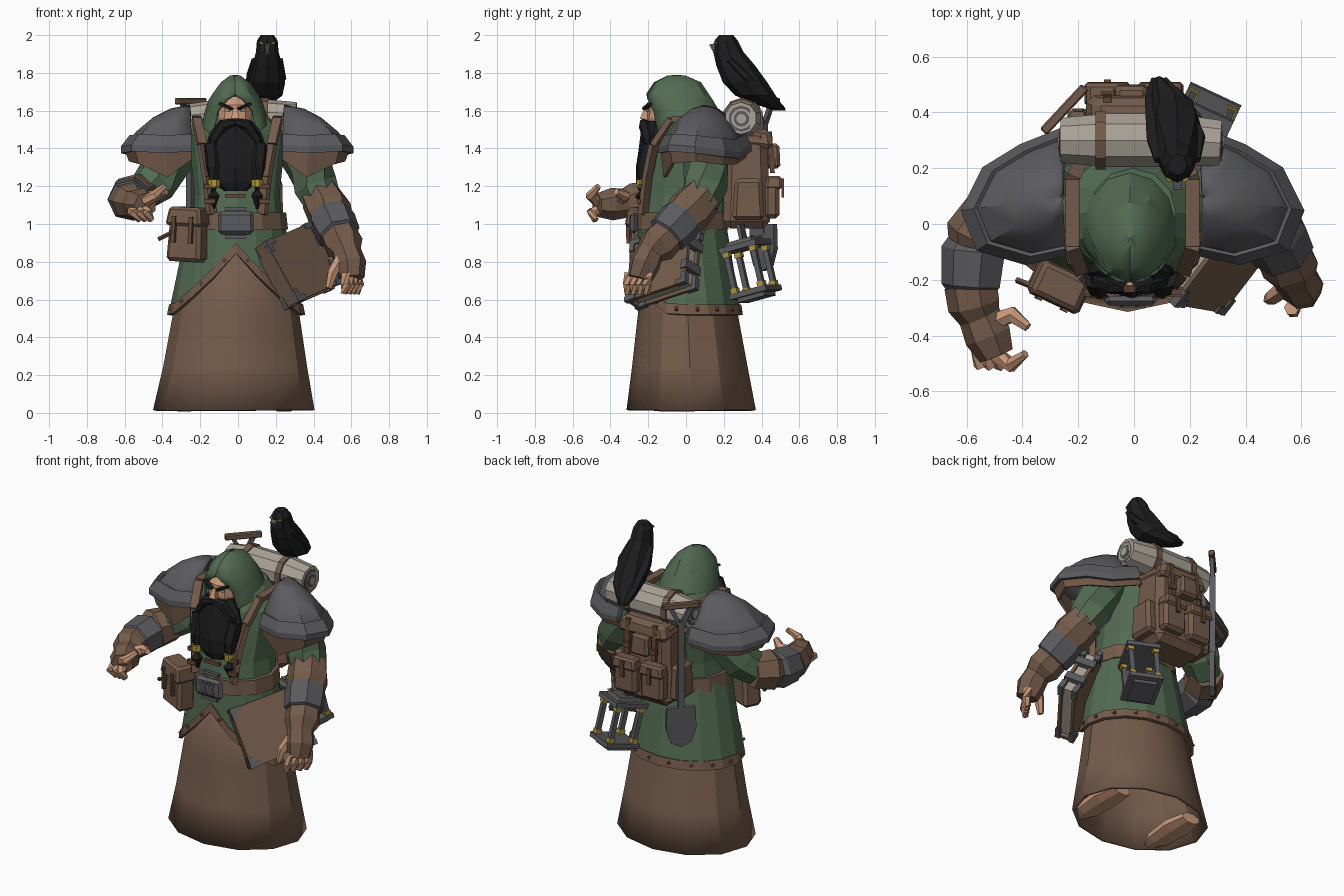
import bpy, bmesh, math
from mathutils import Vector, Matrix, Euler

if "Cube" in bpy.data.objects:
    bpy.data.objects.remove(bpy.data.objects["Cube"])

def mat(name, r, g, b):
    m = bpy.data.materials.new(name)
    m.diffuse_color = (r, g, b, 1)
    m.use_nodes = True
    m.node_tree.nodes["Principled BSDF"].inputs["Base Color"].default_value = m.diffuse_color
    return m

BROWN = mat("leather brown", .175, .105, .069)
DARK = mat("strap brown", .12, .062, .037)
GREEN = mat("cloth green", .085, .145, .085)
GRAY = mat("iron gray", .105, .105, .115)
BLACK = mat("hair black", .012, .012, .013)
SKIN = mat("skin", .58, .31, .19)
GOLD = mat("brass", .42, .30, .04)
CLOTH = mat("bedroll cloth", .40, .36, .31)

def mesh(name, verts, faces, m, thick=0, smooth=False):
    me = bpy.data.meshes.new(name)
    me.from_pydata([tuple(v) for v in verts], [], faces)
    bm = bmesh.new(); bm.from_mesh(me)
    bmesh.ops.recalc_face_normals(bm, faces=bm.faces)
    bm.to_mesh(me); bm.free()
    me.materials.append(m)
    ob = bpy.data.objects.new(name, me)
    bpy.context.collection.objects.link(ob)
    if thick:
        s = ob.modifiers.new("thickness", 'SOLIDIFY'); s.thickness = thick
    if smooth:
        bpy.ops.object.select_all(action='DESELECT')
        ob.select_set(True); bpy.context.view_layer.objects.active = ob
        bpy.ops.object.shade_smooth_by_angle(angle=math.radians(30))
    return ob

def loft(name, rings, m, closed=True, caps=True, thick=0, smooth=False):
    n = len(rings[0])
    verts = [v for r in rings for v in r]
    cols = n if closed else n - 1
    faces = [(k*n+i, k*n+(i+1) % n, (k+1)*n+(i+1) % n, (k+1)*n+i)
             for k in range(len(rings)-1) for i in range(cols)]
    if caps and closed:
        faces += [tuple(range(n)), tuple(range((len(rings)-1)*n, len(rings)*n))]
    return mesh(name, verts, faces, m, thick, smooth)

def slab(z, x0, x1, y0, y1, n=12, zig=0):
    """Horizontal oval ring given by its bounds."""
    out = []
    for i in range(n):
        a = 2*math.pi*i/n
        s = 1 - zig*(i % 2)
        out.append(((x0+x1)/2 + s*(x1-x0)/2*math.sin(a), (y0+y1)/2 - s*(y1-y0)/2*math.cos(a), z))
    return out

def tube(name, path, m, n=8, flat=1):
    """Tube through points (x, y, z, radius)."""
    p = [Vector(q[:3]) for q in path]
    rings = []
    for i, q in enumerate(path):
        d = p[min(i+1, len(p)-1)] - p[max(i-1, 0)]
        rot = d.to_track_quat('Z', 'Y')
        rings.append([p[i] + rot @ Vector((q[3]*math.cos(2*math.pi*(k+.5)/n), flat*q[3]*math.sin(2*math.pi*(k+.5)/n), 0)) for k in range(n)])
    return loft(name, rings, m)

def box(name, c, size, m, rot=(0, 0, 0), taper=1, parent=Matrix(), bevel=0):
    M = parent @ Matrix.Translation(c) @ Euler([math.radians(a) for a in rot]).to_matrix().to_4x4()
    rings = [[M @ Vector((sx*size[0]/2*t, sy*size[1]/2*t, z*size[2]/2)) for sx, sy in ((-1, -1), (1, -1), (1, 1), (-1, 1))]
             for z, t in ((-1, 1), (1, taper))]
    ob = loft(name, rings, m)
    if bevel:
        b = ob.modifiers.new("bevel", 'BEVEL'); b.width = bevel; b.segments = 1
    return ob

# Long robe skirt and feet
loft("robe_skirt", [slab(.015, -.45, .405, -.315, .37), slab(.25, -.395, .365, -.285, .325), slab(.52, -.345, .325, -.255, .275),
                    slab(.97, -.23, .23, -.22, .19)], BROWN, caps=False, thick=.02, smooth=True)
for s in (-1, 1):
    tube("foot", [(s*.26-.02, -.2, .03, .035), (s*.265-.02, -.13, .042, .075), (s*.265-.02, .04, .05, .09), (s*.26-.02, .18, .045, .065)], SKIN, 8, .5)

# Tunic skirt, parted at the front into an inverted V, with a riveted hem
def tunic_point(a, z, grow=0):
    t = (1.0 - z)/.48
    rx, y0, y1 = .25 + .1*t + grow, -.245 - .025*t - grow, .205 + .08*t + grow
    return Vector((rx*math.sin(a)-.01, (y0+y1)/2 - (y1-y0)/2*math.cos(a), z))
N = 16
def hem(a):
    return max(.54, .865 - .345*abs(math.sin(a))) if math.cos(a) > .01 else .54
ang = [2*math.pi*i/N for i in range(N)]
loft("tunic_skirt", [[tunic_point(a, hem(a)+(1.02-hem(a))*t, .008) for a in ang] for t in (0, .5, 1)], GREEN, caps=False, thick=.015)
loft("tunic_hem", [[tunic_point(a, hem(a)+d, .016) for a in ang] for d in (-.02, .035)], BROWN, caps=False, thick=.02)
for i in range(N):
    a = 2*math.pi*(i+.5)/N
    p = (tunic_point(ang[i], hem(ang[i])+.008, .018) + tunic_point(ang[(i+1) % N], hem(ang[(i+1) % N])+.008, .018))/2
    box("hem_rivet", p, (.016, .016, .016), DARK, (0, 45, 0))

# Torso, belt and buckle
loft("torso", [slab(.98, -.25, .24, -.25, .21), slab(1.15, -.23, .22, -.23, .22), slab(1.35, -.25, .24, -.20, .24),
               slab(1.47, -.27, .26, -.17, .25), slab(1.58, -.16, .15, -.12, .2)], GREEN)
loft("belt", [slab(.97, -.275, .265, -.268, .225), slab(1.06, -.265, .255, -.265, .225)], BROWN)
box("buckle_plate", (-.012, -.275, 1.005), (.19, .035, .12), GRAY, bevel=.02)
for x, r in ((-.04, 25), (-.04, -25), (.015, 25), (.015, -25)):
    box("buckle_bar", (x, -.293, 1.005), (.016, .012, .085), GRAY, (0, r, 0))
for z in (.93, 1.08, 1.15):
    box("front_clasp", (-.015, -.262 + (z-.93)*.1, z), (.11, .02, .02), GRAY if z < 1.1 else DARK)

# Hood, open around the face
hood = []
for z, hx, y0, y1, o in ((1.42, .2, -.18, .24, 36), (1.52, .18, -.205, .21, 40), (1.6, .16, -.215, .175, 38),
                         (1.66, .14, -.215, .14, 20), (1.69, .125, -.21, .12, 1), (1.75, .08, -.17, .08, .5), (1.785, .03, -.1, 0, .5),
                         (1.79, .001, -.051, -.05, .5)):
    o = math.radians(o)
    hood.append([(-.015 + hx*math.sin(a), (y0+y1)/2 - (y1-y0)/2*math.cos(a), z)
                 for a in (o + (2*math.pi-2*o)*i/10 for i in range(11))])
loft("hood", hood, GREEN, closed=False, thick=.015, smooth=True)

# Face
loft("face", [slab(z, -.015-r, -.015+r, -.125-r*.9, -.03, 10) for z, r in ((1.48, .07), (1.56, .095), (1.63, .09), (1.675, .05))], SKIN)
box("nose", (-.015, -.214, 1.582), (.042, .05, .06), SKIN, (-12, 0, 0), .5)
for s in (-1, 1):
    box("eye", (-.015+s*.042, -.2, 1.602), (.026, .012, .012), CLOTH, (0, 0, s*25))
    box("eyebrow", (-.015+s*.05, -.205, 1.623), (.075, .025, .014), BLACK, (0, -s*22, s*25))
    tube("moustache", [(-.015, -.225, 1.54, .02), (-.015+s*.06, -.22, 1.525, .032), (-.015+s*.11, -.2, 1.45, .03), (-.015+s*.14, -.2, 1.38, .006)], BLACK, 6)
    # Braid with brass ring and pointed end
    x = -.013 + s*.115
    tube("braid", [(x+s*.01, -.19, 1.42, .045), (x, -.225, 1.3, .042), (x, -.23, 1.235, .027)], BLACK, 6)
    tube("braid_ring", [(x, -.23, 1.235, .034), (x, -.23, 1.195, .034)], GOLD, 8)
    tube("braid_tip", [(x, -.23, 1.195, .018), (x, -.235, 1.15, .035), (x, -.225, 1.08, .006)], BLACK, 6)

# Beard with strand ridges
loft("beard", [slab(z, -.012-r, -.012+r, y, -.08, 18, .1) for z, r, y in
               ((1.545, .09, -.225), (1.48, .14, -.24), (1.4, .165, -.25), (1.3, .155, -.265), (1.22, .13, -.265), (1.175, .08, -.25))], BLACK)

# Shoulder armour: dome fanned out from an inner peak, rim, and leather layer beneath
RIM = [(.25, .34, 1.40), (.40, .28, 1.36), (.53, .2, 1.37), (.605, .05, 1.39), (.55, -.09, 1.40), (.38, -.14, 1.39), (.24, -.11, 1.40)]
PEAK = Vector((.25, .1, 1.63))
def dome(p, t):
    q = Vector(p).lerp(PEAK, t)
    q.z = p[2] + (PEAK.z - p[2])*math.sin(max(t, 0)*math.pi/2)**.75
    return q
def flip(v, s):
    return Vector((v[0]*s - .005, v[1], v[2]))
for s in (-1, 1):
    loft("pauldron", [[flip(dome(p, t), s) for p in RIM] for t in (0, .2, .45, .7, .97)], GRAY, closed=False, thick=.02, smooth=True)
    loft("pauldron_rim", [[flip(dome(p, t) + Vector((0, 0, d)), s) for p in RIM] for t, d in ((-.03, -.015), (-.03, .02), (.1, .02))],
         GRAY, closed=False, thick=.022)
    loft("pauldron_leather", [[flip(dome(p, .02), s) + Vector((0, 0, -.01)) for p in RIM],
                              [flip(Vector(p).lerp(PEAK, .09), s) + Vector((0, 0, (-.07, -.07, -.08, -.08, -.1, -.165, -.08)[i])) for i, p in enumerate(RIM)]],
         BROWN, closed=False, thick=.02)
    # Shoulder strap of the pack
    way = [(.135, -.228, 1.05), (.155, -.205, 1.25), (.185, -.17, 1.42), (.215, -.08, 1.555), (.215, .16, 1.56), (.17, .26, 1.4)]
    for p, q in zip(way, way[1:]):
        tube("shoulder_strap", [(*flip(p, s), .035), (*flip(q, s), .035)], BROWN, 4, .6)
    for z in (1.12, 1.2):
        box("strap_buckle", flip((.145, -.25 + (z-1.12)*.1, z), s), (.06, .02, .025), DARK)

# Arms
def arm(sleeve, cuff, bracer, glove, fingers):
    tube("sleeve", sleeve, GREEN, 7)
    tube("forearm_cuff", cuff, BROWN, 7)
    tube("bracer", bracer, GRAY, 7)
    tube("glove", glove, BROWN, 7)
    for f in fingers:
        tube("finger", f, SKIN, 6)
arm([(.28, .1, 1.44, .11), (.37, .11, 1.32, .125), (.41, .1, 1.2, .12), (.46, .07, 1.1, .1)],
    [(.435, .09, 1.15, .112), (.48, .02, 1.07, .125), (.5, -.02, 1.03, .11)],
    [(.485, 0, 1.055, .11), (.5, -.03, 1.02, .123), (.535, -.1, .945, .115), (.54, -.11, .935, .09)],
    [(.53, -.09, .95, .1), (.56, -.15, .89, .105), (.575, -.19, .85, .078), (.595, -.22, .79, .085), (.605, -.245, .71, .066)],
    [[(.565+.024*k, -.3+.034*k, .74, .028), (.57+.024*k, -.31+.034*k, .68, .027), (.56+.022*k, -.31+.034*k, .63, .018)] for k in range(4)]
    + [[(.54, -.23, .81, .035), (.5, -.26, .74, .03), (.48, -.27, .66, .018)]])
arm([(-.28, .1, 1.44, .11), (-.38, .1, 1.32, .125), (-.44, .07, 1.22, .12), (-.52, .02, 1.15, .09)],
    [(-.5, .05, 1.16, .105), (-.56, -.05, 1.145, .122), (-.565, -.08, 1.14, .1)],
    [(-.565, -.06, 1.14, .1), (-.57, -.09, 1.135, .12), (-.58, -.22, 1.125, .11), (-.58, -.24, 1.125, .09)],
    [(-.58, -.22, 1.125, .1), (-.57, -.29, 1.12, .098), (-.55, -.33, 1.11, .08), (-.52, -.4, 1.105, .088), (-.49, -.47, 1.1, .066)],
    [[(-.56+.035*k, -.44-.015*k, 1.07, .03), (-.55+.035*k, -.5, 1.06, .028), (-.52+.03*k, -.48, 1.02, .018)] for k in range(3)]
    + [[(-.49, -.47, 1.12, .032), (-.44, -.505, 1.15, .028), (-.39, -.465, 1.2, .016)],
       [(-.5, -.35, 1.13, .036), (-.435, -.325, 1.15, .032), (-.38, -.37, 1.17, .018)]])

# Backpack with flap, pockets and straps
box("pack_body", (0, .32, 1.24), (.37, .25, .53), BROWN, taper=.88, bevel=.04)
box("pack_flap", (0, .335, 1.46), (.36, .27, .1), BROWN, (-6, 0, 0), .8, bevel=.025)
for x in (-.095, .095):
    box("back_pocket", (x, .455, 1.13), (.16, .08, .2), BROWN, bevel=.02)
    box("pocket_flap", (x, .465, 1.22), (.17, .09, .07), BROWN, taper=.85, bevel=.012)
    box("pocket_strap", (x, .512, 1.19), (.025, .012, .1), DARK)
    box("pack_strap", (x, .45, 1.38), (.03, .025, .22), DARK, (4, 0, 0))
    box("pack_buckle", (x, .465, 1.33), (.045, .02, .035), DARK)
    box("side_pocket", (x*2.1, .33, 1.13), (.08, .17, .22), BROWN, taper=.85, bevel=.02)
box("center_pocket", (-.01, .46, 1.36), (.13, .08, .13), BROWN, taper=.85, bevel=.015)

# Rolled bedding with coiled ends and straps
tube("bedroll", [(-.26, .3, 1.55, .085), (-.1, .3, 1.56, .1), (.15, .3, 1.56, .1), (.31, .29, 1.56, .085)], CLOTH, 10)
for k, r in enumerate((.07, .055, .042, .026)):
    for x, s in ((-.26, -1), (.31, 1)):
        tube("bedroll_coil", [(x, .293, 1.557, r), (x+s*.003*(k+1), .293, 1.557, r)], (GRAY, CLOTH)[k % 2], 10)
for x in (-.12, .14):
    tube("bedroll_strap", [(x-.018, .3, 1.56, .11), (x+.018, .3, 1.56, .11)], BROWN, 10)

# Shovel hung on the pack side
P = Matrix.Translation((-.25, .41, 0)) @ Matrix.Rotation(math.radians(47), 4, 'Z')
box("shovel_grip", (0, 0, 1.65), (.22, .035, .035), BROWN, parent=P, bevel=.006)
for s in (-1, 1):
    box("shovel_fork", (s*.035, 0, 1.585), (.025, .025, .12), GRAY, (0, s*25, 0), parent=P)
box("shovel_shaft", (0, 0, 1.25), (.035, .035, .6), GRAY, parent=P)
blade = [(-.085, 1.0), (.085, 1.0), (.09, .87), (.06, .78), (0, .75), (-.06, .78), (-.09, .87)]
loft("shovel_blade", [[P @ Vector((x, y, z)) for x, z in blade] for y in (-.015, .015)], GRAY)

# Hanging lantern: two plates, four posts, brass joints
L = Matrix.Translation((.235, .34, .76)) @ Euler((math.radians(14), 0, math.radians(-25))).to_matrix().to_4x4()
for s in (-1, 1):
    box("lantern_plate", (0, 0, s*.125), (.2, .22, .03), GRAY, parent=L)
    box("lantern_inset", (0, 0, s*.15), (.14, .16, .025), GRAY, parent=L, taper=.9 if s > 0 else 1)
    for t in (-1, 1):
        box("lantern_post", (s*.075, t*.08, 0), (.028, .028, .25), GRAY, parent=L)
        for z in (-.098, .098):
            box("lantern_joint", (s*.075, t*.08, z), (.038, .038, .028), GOLD, parent=L)
        box("lantern_cap_trim", (s*.05, t*.075, .164), (.04, .01, .008), GOLD, parent=L)
box("lantern_hook", (0, 0, .2), (.06, .02, .09), GRAY, parent=L)

# Strapped book leaning on the left hip
bx = Vector((.23, .3, .1)).normalized()
by = Vector((-.13, .08, .32)).cross(bx).normalized()
B = Matrix.Translation((.32, -.115, .78)) @ Matrix((bx, by, bx.cross(by))).transposed().to_4x4()
box("book_pages", (0, 0, 0), (.36, .07, .32), CLOTH, parent=B)
for s in (-1, 1):
    box("book_cover", (0, s*.042, 0), (.4, .018, .36), BROWN, parent=B)
    for u in (-1, 1):
        for v in (-1, 1):
            box("book_corner", (u*.175, s*.044, v*.17), (.07, .03, .03), GRAY, parent=B)
            box("book_corner", (u*.192, s*.044, v*.15), (.03, .03, .07), GRAY, parent=B)
    box("book_clasp", (.19, 0, s*.07), (.04, .12, .05), GRAY, parent=B)
box("book_spine", (-.195, 0, 0), (.02, .1, .36), BROWN, parent=B)

# Belt pouch on the right hip
Q = Matrix.Translation((-.265, -.215, .95)) @ Euler((0, math.radians(3), math.radians(-25))).to_matrix().to_4x4()
box("pouch", (0, 0, -.02), (.2, .12, .26), BROWN, parent=Q, taper=.9, bevel=.02)
box("pouch_flap", (0, -.008, .09), (.21, .14, .1), BROWN, parent=Q, taper=.85, bevel=.015)
for x in (-.05, .05):
    box("pouch_strap", (x, -.074, .02), (.022, .02, .14), DARK, parent=Q)
tube("pouch_peg", [(-.42, -.2, .92, .012), (-.32, -.24, .97, .012)], DARK, 5)

# Perched black bird
loft("bird_body", [slab(z, x0, x1, y0, y1, 8) for z, x0, x1, y0, y1 in
                   ((2.0, .12, .19, .175, .25), (1.97, .10, .21, .15, .275), (1.91, .095, .215, .145, .305), (1.84, .075, .235, .16, .365),
                    (1.75, .055, .25, .195, .43), (1.68, .05, .235, .26, .475), (1.63, .05, .17, .38, .51), (1.6, .06, .12, .47, .53))], BLACK)
box("bird_beak", (.155, .15, 1.925), (.032, .04, .06), GRAY, (195, 0, 0), .3)
for s in (-1, 1):
    box("bird_eye", (.155+s*.03, .161, 1.958), (.022, .014, .01), GOLD, (0, s*-20, s*25))
    tube("bird_wing", [(.155+s*.06, .23, 1.87, .025), (.15+s*.068, .31, 1.78, .042), (.11+s*.045, .45, 1.67, .03), (.09+s*.02, .52, 1.61, .01)], BLACK, 6, .7)
